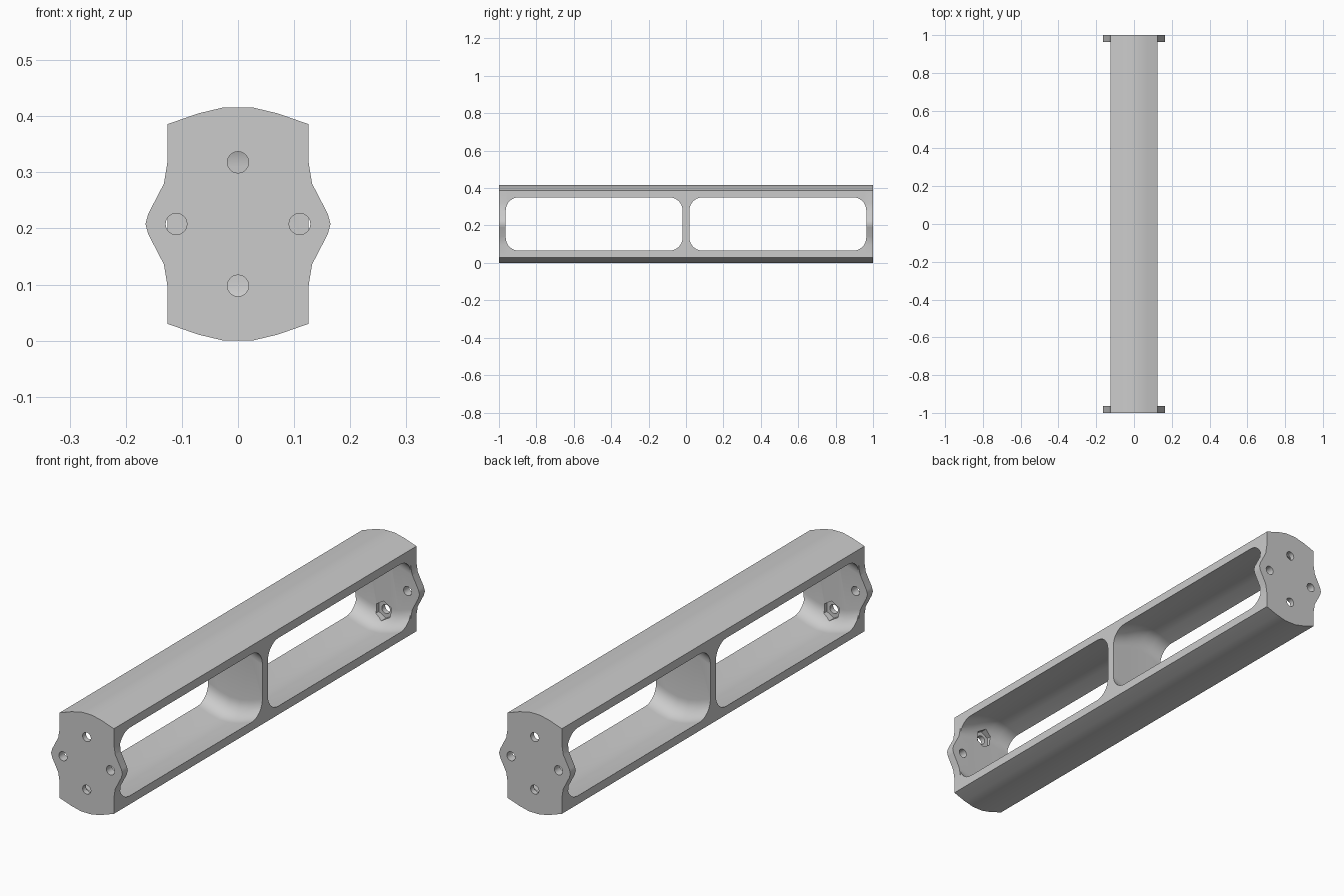
import bpy, bmesh, math

if "Cube" in bpy.data.objects:
    bpy.data.objects.remove(bpy.data.objects["Cube"])

MID_Z = 0.208
HALF_W = 0.1255
STEP_Y = 0.9625     # inner face of the side lugs
WALL_Y = 0.964      # inner face of the end walls
RIB = 0.018         # half thickness of the middle rib
WINDOW_H = 0.1425   # half height of the windows at the beam sides

grey = bpy.data.materials.new("light_grey")
grey.use_nodes = True
COLOUR = (0.6, 0.6, 0.6, 1)
grey.diffuse_color = COLOUR
grey.node_tree.nodes["Principled BSDF"].inputs["Base Color"].default_value = COLOUR


def loft(name, rings):
    """Closed solid through a list of equal-length point rings."""
    bm = bmesh.new()
    loops = [[bm.verts.new(p) for p in ring] for ring in rings]
    n = len(loops[0])
    for a, b in zip(loops, loops[1:]):
        for i in range(n):
            j = (i + 1) % n
            bm.faces.new((a[i], a[j], b[j], b[i]))
    bm.faces.new(loops[0])
    bm.faces.new(loops[-1])
    bmesh.ops.remove_doubles(bm, verts=bm.verts, dist=1e-5)
    bmesh.ops.dissolve_degenerate(bm, edges=bm.edges, dist=1e-6)
    bmesh.ops.recalc_face_normals(bm, faces=bm.faces)
    mesh = bpy.data.meshes.new(name)
    bm.to_mesh(mesh)
    bm.free()
    mesh.materials.append(grey)
    ob = bpy.data.objects.new(name, mesh)
    bpy.context.collection.objects.link(ob)
    return ob


# Quarter of the end outline: crowned top, then the side lug
crown = [(0.025, 0.208), (0.071, 0.197), (HALF_W, 0.178)]
lug = [(HALF_W, 0.112), (0.132, 0.072), (0.16, 0.018), (0.165, 0.0)]
quarter = crown + lug
right = quarter + [(x, -z) for x, z in reversed(quarter[:-1])]
outline = right + [(-x, z) for x, z in reversed(right)]


def section(y, lugs):
    lim = 1 if lugs else HALF_W
    return [(max(-lim, min(lim, x)), y, MID_Z + z) for x, z in outline]


# Beam with lugs at both ends
beam = loft("beam_frame", [section(-1, True), section(-STEP_Y, True),
                           section(-STEP_Y, False), section(STEP_Y, False),
                           section(STEP_Y, True), section(1, True)])


def cut(cutter):
    cutter.hide_render = True
    mod = beam.modifiers.new("cut", "BOOLEAN")
    mod.operation = "DIFFERENCE"
    mod.solver = "EXACT"
    mod.object = cutter
    bpy.context.view_layer.objects.active = beam
    bpy.ops.object.modifier_apply(modifier=mod.name)
    bpy.data.objects.remove(cutter)


def window_ring(x, y0, y1, half_h, r=0.07, steps=8):
    pts = []
    top, low = MID_Z + half_h - r, MID_Z - half_h + r
    corners = [(y1 - r, top), (y0 + r, top), (y0 + r, low), (y1 - r, low)]
    for k, (cy, cz) in enumerate(corners):
        for i in range(steps + 1):
            a = math.pi / 2 * (k + i / steps)
            pts.append((x, cy + r * math.cos(a), cz + r * math.sin(a)))
    return pts


def disc(x, y, z, r, n):
    return [(x + r * math.sin(2 * math.pi * i / n), y,
             z + r * math.cos(2 * math.pi * i / n)) for i in range(n)]


# Rounded windows whose floor and ceiling follow the crown of the beam
half = [(x, WINDOW_H + z - crown[-1][1]) for x, z in crown] + [(0.3, WINDOW_H)]
stations = [(-x, h) for x, h in reversed(half)] + half
for y0, y1 in ((-WALL_Y, -RIB), (RIB, WALL_Y)):
    cut(loft("window_cutter", [window_ring(x, y0, y1, h) for x, h in stations]))

# Bolt holes and hexagonal nut pockets in both end walls
for s in (-1, 1):
    for x, z in ((0, 0.11), (0, -0.11), (0.11, 0), (-0.11, 0)):
        zc = MID_Z + z
        cut(loft("bolt_cutter", [disc(x, s * y, zc, 0.019, 24) for y in (0.9, 1.05)]))
        if x == 0:
            cut(loft("nut_cutter", [disc(x, s * y, zc, 0.038, 6) for y in (0.9, 0.978)]))

# Smooth curves, crisp edges
bpy.ops.object.select_all(action="DESELECT")
beam.select_set(True)
bpy.context.view_layer.objects.active = beam
bpy.ops.object.shade_smooth_by_angle(angle=math.radians(35))
